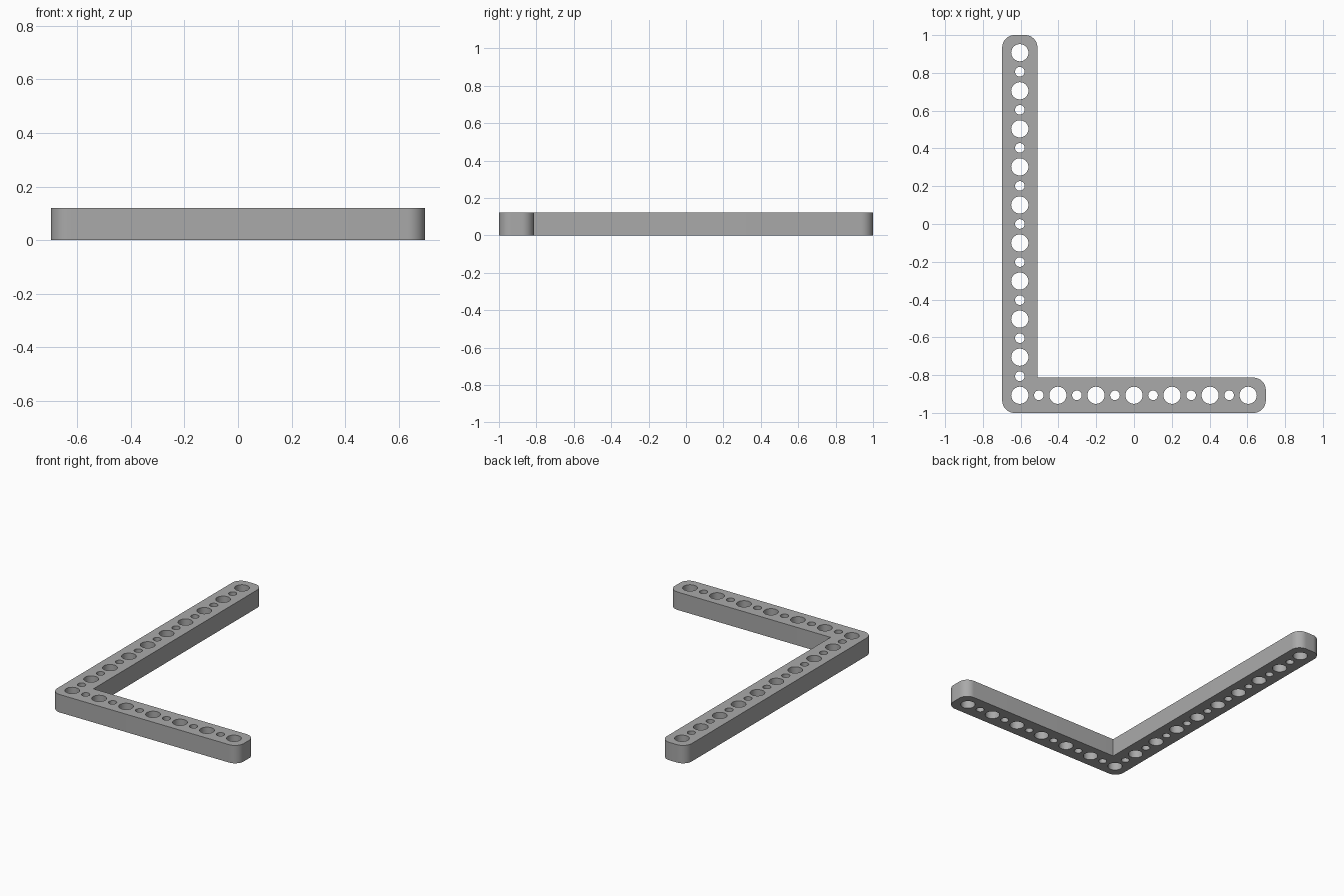
import bpy, bmesh, math
from mathutils import Vector

if "Cube" in bpy.data.objects:
    bpy.data.objects.remove(bpy.data.objects["Cube"])

PITCH, WIDTH, HEIGHT, CORNER = 0.2015, 0.1865, 0.121, 0.065
BIG, SMALL = 0.0455, 0.0255
LONG, SHORT = 9, 6                       # hole steps along each arm
X0, Y0 = -(SHORT * PITCH + WIDTH) / 2, -1.0
X1, Y1 = -X0, 1.0

grey = bpy.data.materials.new("mid_grey")
grey.use_nodes = True
colour = (0.4, 0.4, 0.4, 1)
grey.diffuse_color = colour
grey.node_tree.nodes["Principled BSDF"].inputs["Base Color"].default_value = colour


def add_object(name, bm):
    mesh = bpy.data.meshes.new(name)
    bm.normal_update()
    bm.to_mesh(mesh)
    bm.free()
    obj = bpy.data.objects.new(name, mesh)
    bpy.context.collection.objects.link(obj)
    mesh.materials.append(grey)
    return obj


def rounded(cx, cy, start, steps=12):
    """Quarter circle inside an outer corner, turning anticlockwise."""
    return [(cx + CORNER * math.cos(start + math.pi / 2 * i / steps),
             cy + CORNER * math.sin(start + math.pi / 2 * i / steps))
            for i in range(steps + 1)]


# L-shaped outline with rounded outer corners and a sharp inner corner
q, r = math.pi / 2, CORNER
outline = rounded(X0 + r, Y0 + r, 2 * q)
outline += rounded(X1 - r, Y0 + r, 3 * q)
outline += rounded(X1 - r, Y0 + WIDTH - r, 0)
outline += [(X0 + WIDTH, Y0 + WIDTH)]
outline += rounded(X0 + WIDTH - r, Y1 - r, 0)
outline += rounded(X0 + r, Y1 - r, q)

bm = bmesh.new()
base = bm.faces.new([bm.verts.new((x, y, 0)) for x, y in outline])
top = bmesh.ops.extrude_face_region(bm, geom=[base])
bmesh.ops.translate(bm, vec=(0, 0, HEIGHT),
                    verts=[v for v in top["geom"] if isinstance(v, bmesh.types.BMVert)])
bmesh.ops.recalc_face_normals(bm, faces=bm.faces)
beam = add_object("angled_beam", bm)

# Alternating large and small through holes along both arms
corner = Vector((X0 + WIDTH / 2, Y0 + WIDTH / 2, HEIGHT / 2))
up, along = Vector((0, PITCH / 2, 0)), Vector((PITCH / 2, 0, 0))
spots = [(corner + up * i, i) for i in range(2 * LONG + 1)]
spots += [(corner + along * i, i) for i in range(1, 2 * SHORT + 1)]
bm = bmesh.new()
for place, i in spots:
    part = bmesh.ops.create_cone(bm, cap_ends=True, segments=32, depth=HEIGHT * 2,
                                 radius1=SMALL if i % 2 else BIG,
                                 radius2=SMALL if i % 2 else BIG)
    bmesh.ops.translate(bm, verts=part["verts"], vec=place)
cutter = add_object("hole_cutter", bm)
cutter.hide_render = True

cut = beam.modifiers.new("holes", "BOOLEAN")
cut.operation, cut.solver, cut.object = "DIFFERENCE", "EXACT", cutter

bpy.ops.object.select_all(action="DESELECT")
beam.select_set(True)
bpy.context.view_layer.objects.active = beam
bpy.ops.object.modifier_apply(modifier=cut.name)
bpy.data.objects.remove(cutter)
bpy.ops.object.shade_smooth_by_angle(angle=math.radians(30))
